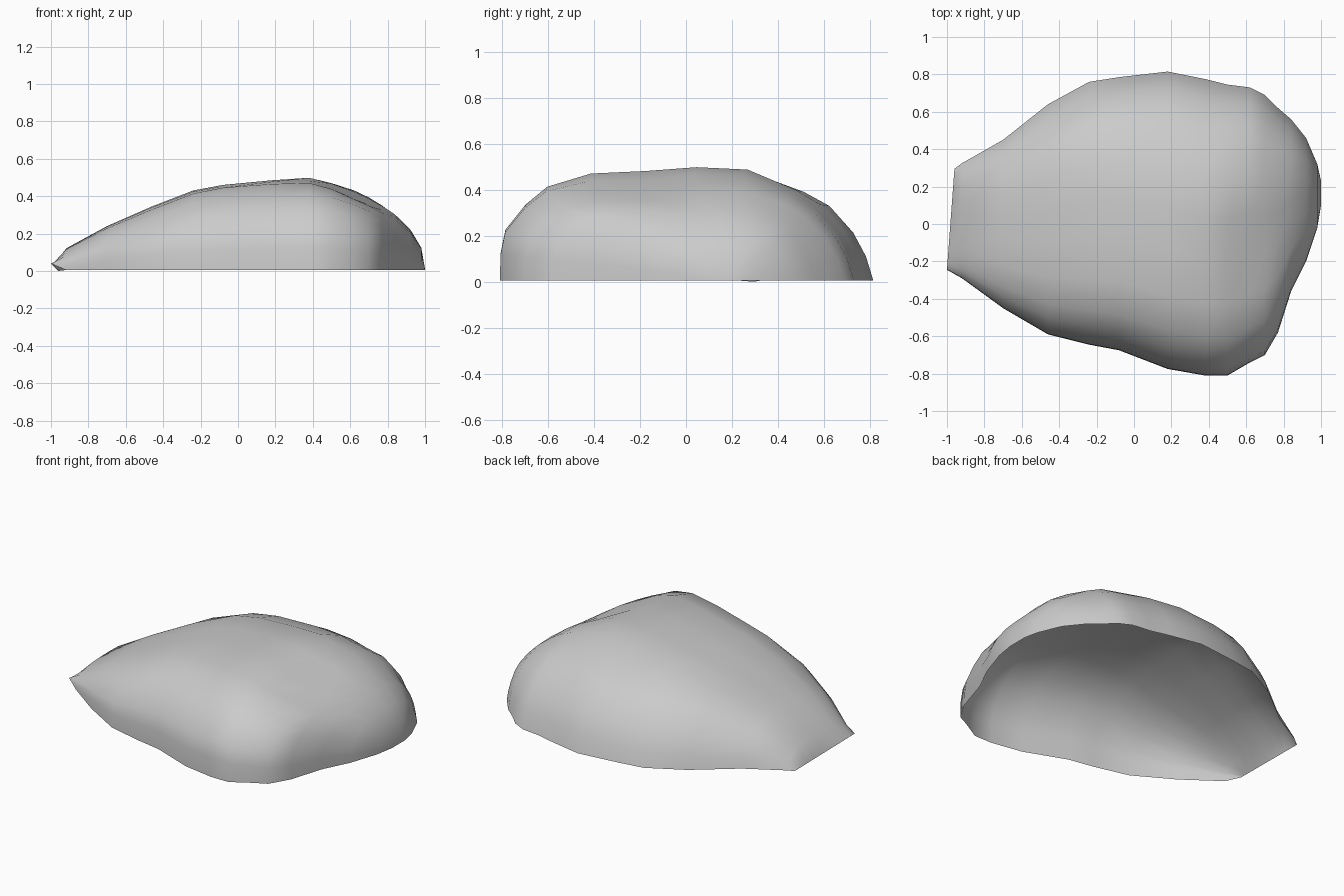
import bpy, bmesh, math

# Cross-section stations along the rock: x, front edge y, back edge y, crest height
STATIONS = [
    (-0.98, -0.245, 0.295, 0.03), (-0.92, -0.29, 0.325, 0.115),
    (-0.70, -0.45, 0.45, 0.235), (-0.46, -0.59, 0.64, 0.34),
    (-0.24, -0.645, 0.76, 0.425), (-0.08, -0.675, 0.785, 0.455),
    (0.18, -0.775, 0.815, 0.48), (0.38, -0.81, 0.775, 0.50),
    (0.50, -0.81, 0.745, 0.48), (0.62, -0.74, 0.73, 0.44),
    (0.70, -0.70, 0.69, 0.40), (0.77, -0.58, 0.62, 0.355),
    (0.84, -0.36, 0.56, 0.30), (0.92, -0.20, 0.46, 0.22),
    (0.98, -0.02, 0.32, 0.12), (1.00, 0.10, 0.23, 0.005),
]
# Shared section shape: steep front, flat crest, rounder back (fraction across, fraction up)
PROFILE = [
    (0, 0), (0.002, 0.24), (0.015, 0.44), (0.07, 0.66), (0.13, 0.82),
    (0.25, 0.95), (0.40, 0.985), (0.54, 1), (0.68, 0.98), (0.81, 0.85),
    (0.88, 0.70), (0.945, 0.44), (0.98, 0.22), (1, 0),
]
# Soft hollows and swells: x, y, x radius, y radius, height
RELIEF = [
    (0.62, -0.22, 0.22, 0.28, -0.055),   # right flank hollow
    (0.35, 0.50, 0.32, 0.18, -0.035),    # back right hollow
    (-0.10, -0.45, 0.25, 0.15, 0.02),    # front left shoulder
    (-0.58, 0.42, 0.22, 0.16, 0.03),     # back left shoulder
]


def relief(x, y):
    return sum(h * math.exp(-((x - cx) / rx) ** 2 - ((y - cy) / ry) ** 2)
               for cx, cy, rx, ry, h in RELIEF)


# Rock shell, open underneath
bm = bmesh.new()
rows = []
for i, (x, lo, hi, top) in enumerate(STATIONS):
    row = []
    for t, h in PROFILE:
        y = lo + (hi - lo) * t
        px, z = x, top * h
        if i == 0:                       # slanted, lifted left lip
            px, z = -1 + 0.04 * t, 0.04 * (1 - t)
        else:
            z = max(0, min(z + relief(x, y) * h, top)) + 0.005
        row.append(bm.verts.new((px, y, z)))
    rows.append(row)
for a, b in zip(rows, rows[1:]):
    for j in range(len(PROFILE) - 1):
        bm.faces.new((a[j], b[j], b[j + 1], a[j + 1]))
# Cap the small right tip
bm.faces.new(rows[-1][::-1])

mesh = bpy.data.meshes.new("rock_shell")
bm.to_mesh(mesh)
bm.free()
rock = bpy.data.objects.new("rock_shell", mesh)
bpy.context.collection.objects.link(rock)
for p in mesh.polygons:
    p.use_smooth = True
